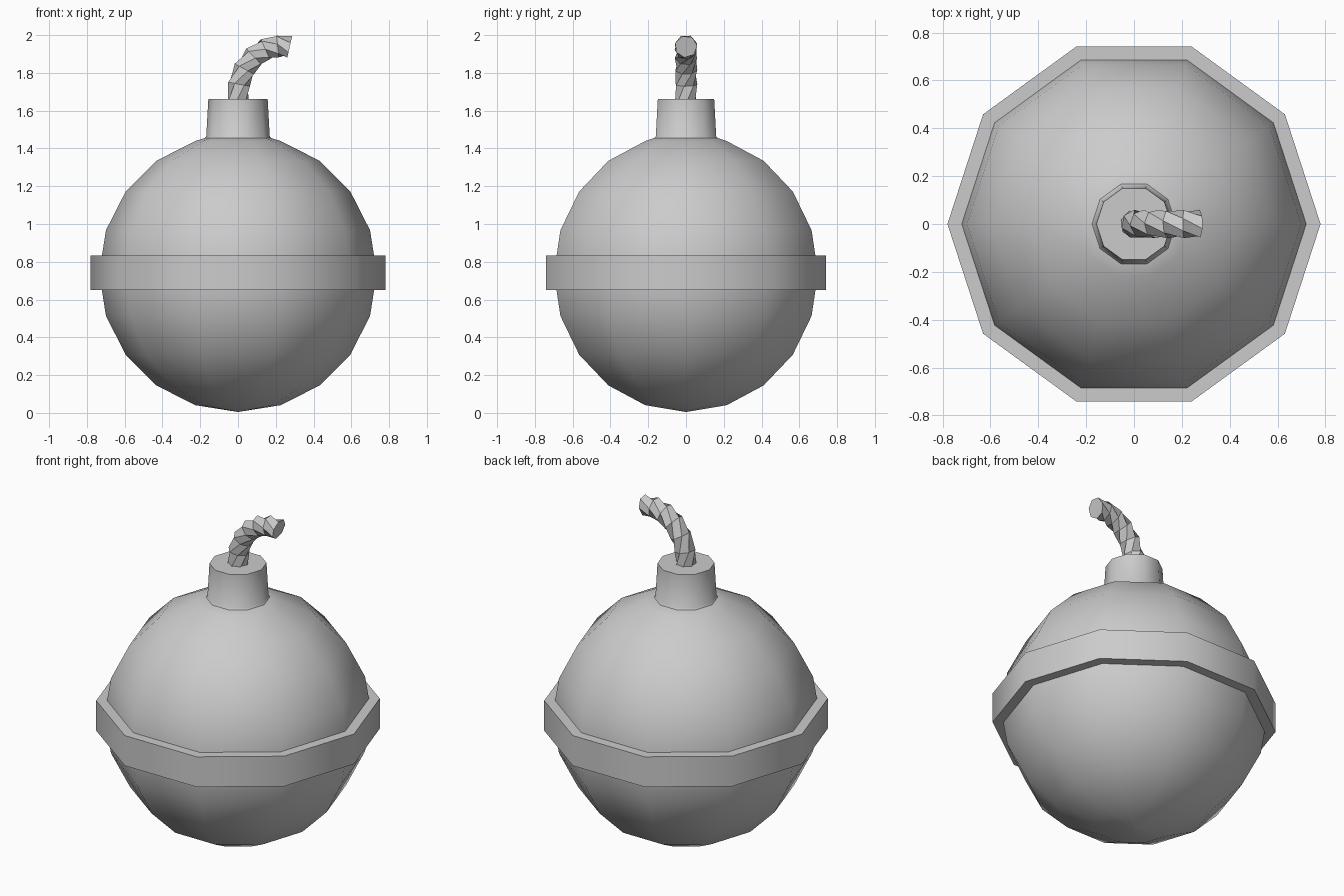
import bpy, math
from mathutils import Vector, Matrix

cube = bpy.data.objects.get("Cube")
if cube:
    bpy.data.objects.remove(cube, do_unlink=True)

SIDES = 10
grey = bpy.data.materials.new("plain_grey")
grey.use_nodes = True
colour = (0.6, 0.6, 0.6, 1)
grey.diffuse_color = colour
grey.node_tree.nodes["Principled BSDF"].inputs["Base Color"].default_value = colour


def add_mesh(name, verts, faces, smooth_angle):
    mesh = bpy.data.meshes.new(name)
    mesh.from_pydata(verts, [], faces)
    mesh.materials.append(grey)
    obj = bpy.data.objects.new(name, mesh)
    bpy.context.collection.objects.link(obj)
    bpy.ops.object.select_all(action='DESELECT')
    obj.select_set(True)
    bpy.context.view_layer.objects.active = obj
    bpy.ops.object.shade_smooth_by_angle(angle=math.radians(smooth_angle))
    return obj


def skin(rings, closed=False):
    """Bridge equal rings of points; cap the two ends unless closed."""
    n, count = len(rings[0]), len(rings)
    verts = [p for ring in rings for p in ring]
    faces = []
    for i in range(count if closed else count - 1):
        a, b = i * n, (i + 1) % count * n
        for j in range(n):
            k = (j + 1) % n
            faces.append((a + j, a + k, b + k, b + j))
    if not closed:
        faces.append(tuple(reversed(range(n))))
        faces.append(tuple(range((count - 1) * n, count * n)))
    return verts, faces


def lathe(profile):
    return [[(r * math.cos(math.tau * j / SIDES), r * math.sin(math.tau * j / SIDES), z)
             for j in range(SIDES)] for r, z in profile]


# Round body, with its top opening drawn in to the neck
R, CENTRE = 0.735, 0.74
profile = [(0.002, CENTRE - R)]
for i in range(1, SIDES):
    a = math.pi * i / SIDES
    profile.append((R * math.sin(a), CENTRE - R * math.cos(a)))
profile.append((0.17, 1.457))
add_mesh("body", *skin(lathe(profile)), 50)

# Tapered neck
add_mesh("neck", *skin(lathe([(0.178, 1.452), (0.168, 1.465), (0.157, 1.662)])), 40)

# Band round the middle
add_mesh("band", *skin(lathe([(0.70, 0.65), (0.78, 0.65), (0.78, 0.833), (0.70, 0.833)]),
                       closed=True), 40)

# Twisted rope fuse, swept along a bending path
path = [(0, 1.64), (0.005, 1.74), (0.035, 1.82), (0.085, 1.885),
        (0.145, 1.925), (0.21, 1.942), (0.274, 1.939)]
STRANDS, ROPE_R, TWIST = 7, 0.06, math.radians(250)
rings = []
for i, (x, z) in enumerate(path):
    before, after = path[max(i - 1, 0)], path[min(i + 1, len(path) - 1)]
    along = Vector((after[0] - before[0], 0, after[1] - before[1])).normalized()
    if i == len(path) - 1:
        along = Vector((0.97, 0, -0.22)).normalized()
    side = Vector((0, 1, 0))
    across = side.cross(along)
    turn = TWIST * i / (len(path) - 1)
    ring = []
    for j in range(STRANDS):
        a = turn + math.tau * j / STRANDS
        ring.append(Vector((x, 0, z)) + ROPE_R * (math.cos(a) * across + math.sin(a) * side))
    rings.append(ring)
add_mesh("fuse", *skin(rings), 25)
